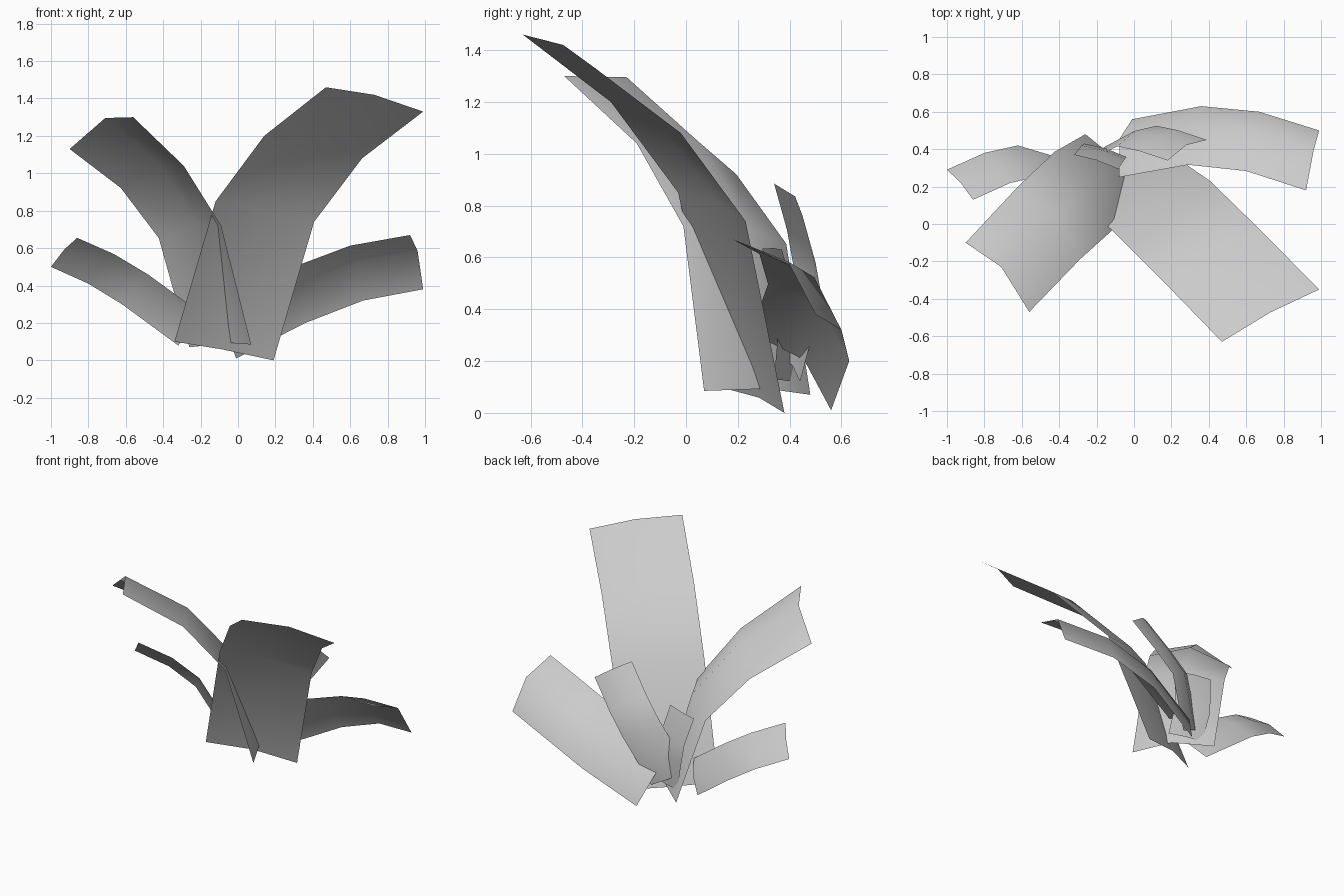
import bpy
import bmesh
from mathutils import Vector

cube = bpy.data.objects.get("Cube")
if cube:
    bpy.data.objects.remove(cube, do_unlink=True)

# One plain grey for every leaf
grey = bpy.data.materials.new("leaf_grey")
grey.use_nodes = True
colour = (0.6, 0.6, 0.6, 1)
grey.diffuse_color = colour
grey.node_tree.nodes["Principled BSDF"].inputs["Base Color"].default_value = colour


def leaf(name, edge, width_base, width_tip, arch_base, arch_tip):
    """Curved strip: one long edge, swept across by a width, arched along its middle."""
    edge = [Vector(p) for p in edge]
    last = len(edge) - 1
    bm = bmesh.new()
    rows = []
    side = None
    # Work from the tip down so the tip decides which side is up
    for i in reversed(range(last + 1)):
        t = i / last
        across = Vector(width_base).lerp(Vector(width_tip), t)
        along = edge[min(i + 1, last)] - edge[max(i - 1, 0)]
        normal = along.cross(across).normalized()
        if side is None:
            side = 1 if normal.z > 0 else -1
        arch = arch_base + (arch_tip - arch_base) * t
        middle = edge[i] + across / 2 + normal * side * arch
        rows.append([bm.verts.new(p) for p in (edge[i], middle, edge[i] + across)])
    for upper, lower in zip(rows, rows[1:]):
        for j in range(2):
            quad = [lower[j], upper[j], upper[j + 1], lower[j + 1]]
            # Winding puts the face normal opposite to along x across
            bm.faces.new(quad[::-1] if side > 0 else quad)
    for f in bm.faces:
        f.smooth = True
    bm.normal_update()
    # The arched side faces outward
    if sum(f.normal.z for f in bm.faces) < 0:
        bmesh.ops.reverse_faces(bm, faces=bm.faces[:])
    mesh = bpy.data.meshes.new(name)
    bm.to_mesh(mesh)
    bm.free()
    mesh.materials.append(grey)
    obj = bpy.data.objects.new(name, mesh)
    bpy.context.collection.objects.link(obj)
    return obj


# Tall front leaves
leaf("tall_left_leaf",
     [(-0.34, 0.13, 0.10), (-0.12, -0.03, 0.85), (0.14, -0.29, 1.20), (0.47, -0.63, 1.46)],
     (0.53, 0.25, -0.10), (0.52, 0.28, -0.13), 0.03, 0.03)
leaf("tall_right_leaf",
     [(0.07, 0.07, 0.085), (-0.09, -0.01, 0.72), (-0.29, -0.19, 1.04), (-0.56, -0.47, 1.30)],
     (-0.33, 0.41, -0.015), (-0.34, 0.37, -0.17), 0.06, 0.1)

# Low side leaves
leaf("low_right_leaf",
     [(-0.32, 0.33, 0.08), (-0.62, 0.42, 0.30), (-0.80, 0.38, 0.41), (-1.0, 0.29, 0.50)],
     (0.14, -0.16, 0.16), (0.14, -0.16, 0.155), 0.02, 0.02)
leaf("low_left_leaf",
     [(-0.01, 0.56, 0.01), (0.36, 0.63, 0.20), (0.67, 0.60, 0.32), (0.99, 0.50, 0.38)],
     (-0.07, -0.31, 0.30), (-0.07, -0.32, 0.29), 0.075, 0.08)

# Small back leaves
leaf("small_left_leaf",
     [(-0.04, 0.44, 0.12), (0.12, 0.525, 0.44), (0.24, 0.50, 0.58), (0.39, 0.45, 0.76)],
     (-0.21, -0.11, 0.125), (-0.21, -0.11, 0.125), 0.03, 0.03)
leaf("small_right_leaf",
     [(-0.22, 0.41, 0.12), (-0.265, 0.43, 0.33), (-0.28, 0.42, 0.45), (-0.32, 0.37, 0.63)],
     (0.22, -0.07, 0.01), (0.235, -0.076, 0.005), 0.01, 0.01)
